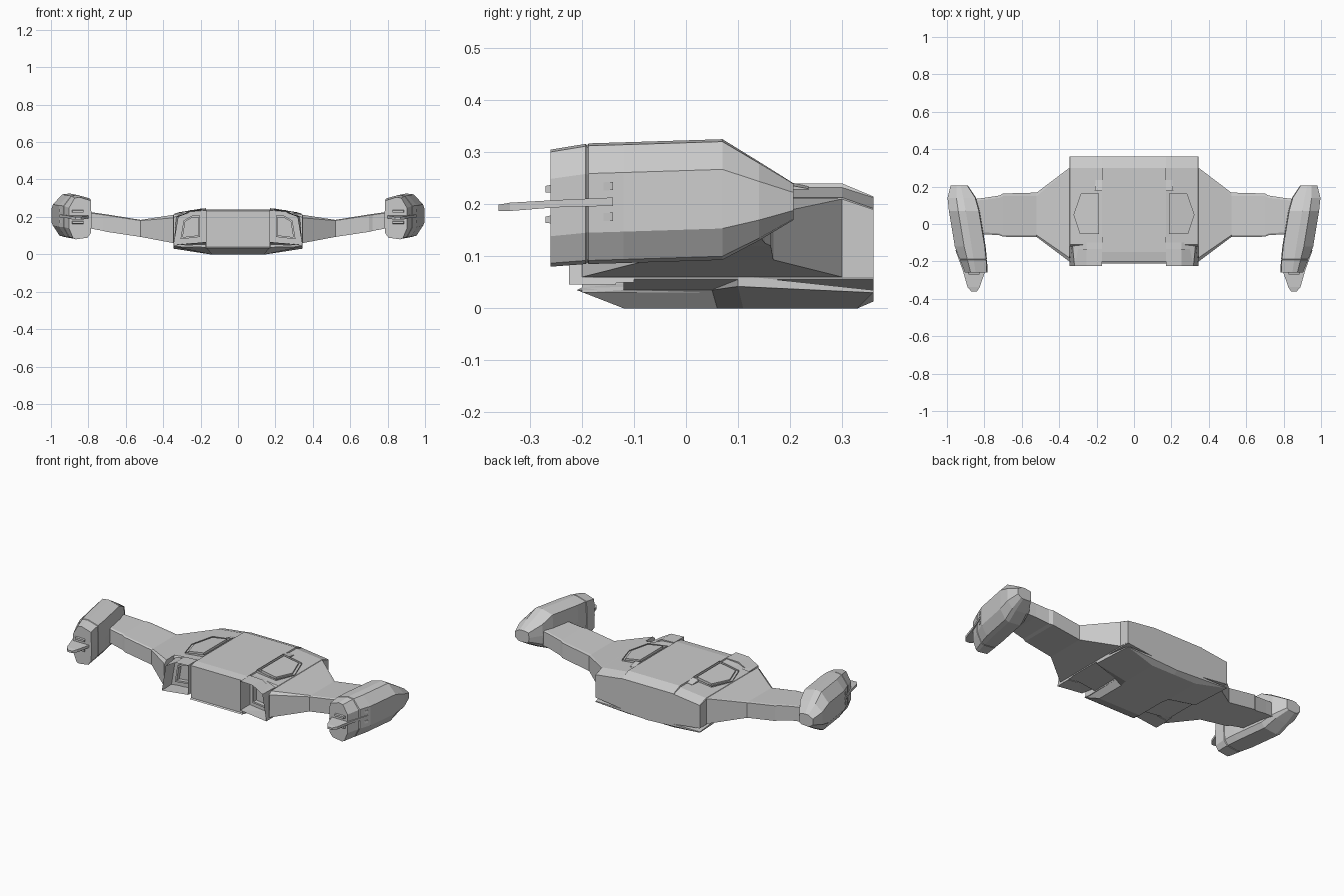
import bpy, bmesh


def finish(bm, name):
    """Turn a right-hand half into a mirrored, flat shaded object."""
    bmesh.ops.recalc_face_normals(bm, faces=bm.faces)
    me = bpy.data.meshes.new(name)
    bm.to_mesh(me)
    bm.free()
    ob = bpy.data.objects.new(name, me)
    bpy.context.collection.objects.link(ob)
    ob.modifiers.new("mirror", 'MIRROR').use_axis[0] = True
    return ob


def loft(bm, rings, cap_start=True, cap_end=True):
    """Skin a list of equally long point rings; return the start cap."""
    vs = [[bm.verts.new(p) for p in r] for r in rings]
    n = len(rings[0])
    for a, b in zip(vs, vs[1:]):
        for i in range(n):
            j = (i + 1) % n
            bm.faces.new((a[i], a[j], b[j], b[i]))
    if cap_end:
        bm.faces.new(vs[-1])
    return bm.faces.new(vs[0]) if cap_start else None


def step(bm, face, inset, move):
    """Inset a face, then sink or raise what is left of it."""
    bmesh.ops.inset_region(bm, faces=[face], thickness=inset, use_even_offset=True)
    new = bmesh.ops.extrude_discrete_faces(bm, faces=[face])["faces"][0]
    bmesh.ops.translate(bm, verts=new.verts, vec=move)
    return new


# Hull and arms: x, front, top front, top back, back, bottom, then three top heights
stations = [
    (0, -.20, -.15, .30, .36, .03, .232, .24, .215),
    (.17, -.20, -.15, .30, .36, .03, .232, .24, .215),
    (.172, -.12, -.11, .30, .36, .035, .22, .232, .213),
    (.342, -.12, -.11, .30, .36, .055, .2, .213, .192),
    (.344, -.20, -.18, .30, .36, .06, .195, .211, .19),
    (.346, -.20, -.18, .295, .30, .06, .195, .211, .21),
    (.52, -.07, -.06, .15, .168, .093, .18, .184, .182),
    (.70, -.068, -.06, .15, .163, .12, .208, .213, .21),
    (.72, -.06, -.05, .14, .152, .125, .211, .216, .213),
    (.80, -.055, -.045, .13, .14, .14, .222, .227, .224),
    (.88, -.055, -.045, .12, .13, .148, .23, .236, .232)]
bm = bmesh.new()
loft(bm, [[(x, f, zb), (x, f, zf), (x, tf, zt), (x, tb, zt), (x, b, zk), (x, b, zb)]
          for x, f, tf, tb, b, zb, zf, zt, zk in stations], cap_start=False)
finish(bm, "hull_and_arms")

# Keel plate: narrow in front, flaring to full width at the back
bm = bmesh.new()
loft(bm, [
    [(0, -.20, .04), (.17, -.20, .04), (.18, .05, .063), (.344, .10, .063), (.344, .36, .035), (0, .36, .035)],
    [(0, -.21, .035), (.17, -.21, .035), (.175, .05, .035), (.344, .10, .042), (.344, .36, .03), (0, .36, .013)],
    [(0, -.12, 0), (.14, -.12, 0), (.14, .06, 0), (.15, .11, 0), (.15, .33, 0), (0, .33, 0)]])
finish(bm, "keel_plate")

# Front intakes: recessed box with a small inner duct
bm = bmesh.new()
front = loft(bm, [
    [(.172, -.225, .066), (.344, -.225, .046), (.318, -.225, .2), (.255, -.225, .236), (.172, -.225, .24)],
    [(.172, -.10, .05), (.344, -.10, .05), (.33, -.10, .205), (.255, -.10, .225), (.172, -.10, .232)]],
    cap_end=False)
back_wall = step(bm, front, .014, (0, .09, 0))
rim = step(bm, back_wall, .03, (0, -.02, 0))
step(bm, rim, .01, (0, .025, 0))
finish(bm, "front_intakes")

# Top vents: angular plates on the sloping deck with a sunken channel
bm = bmesh.new()
plan = [(.172, -.07), (.30, -.07), (.34, .05), (.295, .18), (.172, .18)]
lid = loft(bm, [[(x, y, .247 - (x - .172) * .17) for x, y in plan],
                [(x, y, .18) for x, y in plan]], cap_end=False)
channel = step(bm, lid, .01, (0, 0, -.014))
step(bm, channel, .016, (0, 0, .016))
finish(bm, "top_vents")

# Hood behind each vent, sloping down to the deck
bm = bmesh.new()
loft(bm, [[(.172, .18, .2), (.21, .18, .2), (.21, .18, .24), (.172, .18, .247)],
          [(.172, .235, .2), (.205, .235, .2), (.205, .235, .23), (.172, .235, .234)]])
finish(bm, "vent_hoods")

# Wing tip pods: faceted profile lofted along y, drifting outward to the rear
profile = [(-.08, .92), (-.01, 1), (.03, .98), (.08, .75), (.08, .26),
           (.045, .03), (.02, 0), (-.06, .04), (-.082, .16), (-.085, .5)]
bm = bmesh.new()
rings = []
for y, inner, outer, lo, hi in [(-.26, .85, .6, .08, .305), (-.193, .95, .8, .085, .316),
                                (-.19, .9, .76, .088, .313), (-.187, .95, .82, .085, .317),
                                (-.12, 1, 1, .087, .319), (.07, 1, 1, .093, .325),
                                (.14, .9, .95, .13, .282), (.207, .5, .6, .17, .24)]:
    cx = .898 + .165 * y
    rings.append([(cx + dx * (outer if dx > 0 else inner), y, lo + t * (hi - lo)) for dx, t in profile])
loft(bm, rings)
finish(bm, "wing_tip_pods")

# Claw blades: three stacked tapered plates, the middle one longest
bm = bmesh.new()
for z, rear, tip, half in [(.235, -.14, -.27, .03), (.205, -.14, -.36, .015), (.176, -.14, -.27, .03)]:
    mid = (rear + tip) / 2
    rings = []
    for y, x0, x1, h, dz in [(rear, .80, .955, .008, 0), (mid, .795, .915, .007, -.004),
                             (mid + .4 * (tip - rear), .825, .89, .008, -.01),
                             (tip, .855 - half, .855 + half, .006, -.012)]:
        k = z + dz * (1 if half < .02 else .5)
        rings.append([(x0, y, k - h), (x1, y, k - h), (x1, y, k + h), (x0, y, k + h)])
    loft(bm, rings)
finish(bm, "claw_blades")
